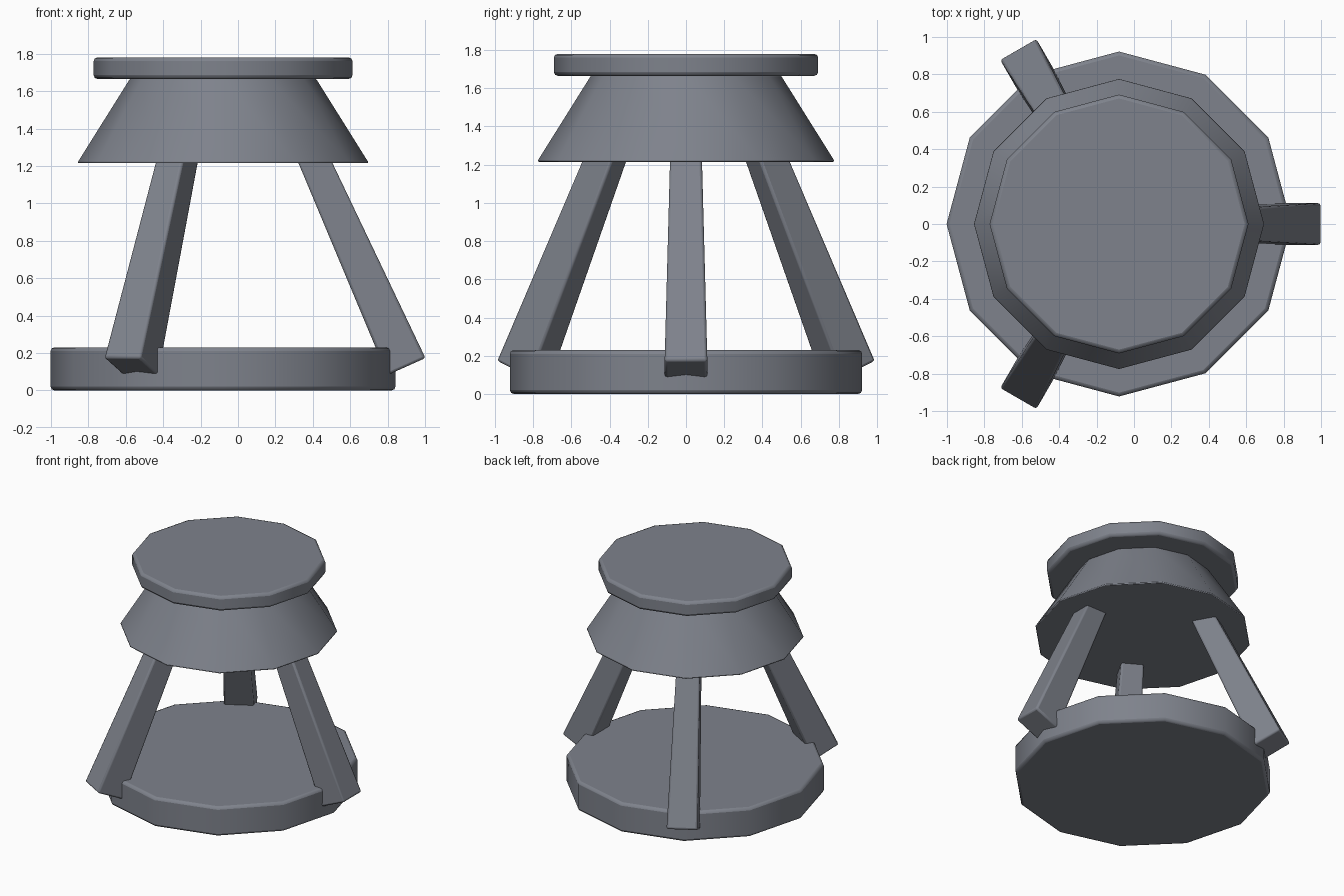
import bpy, math
from mathutils import Vector

if "Cube" in bpy.data.objects:
    bpy.data.objects.remove(bpy.data.objects["Cube"])

CX = -0.08  # axis of the round parts

# Dark slate colour shared by all parts
slate = bpy.data.materials.new("dark_slate")
slate.diffuse_color = (0.21, 0.225, 0.262, 1)
slate.use_nodes = True
slate.node_tree.nodes["Principled BSDF"].inputs["Base Color"].default_value = slate.diffuse_color


def finish(ob, name, width):
    ob.name = name
    ob.data.materials.append(slate)
    b = ob.modifiers.new("Bevel", 'BEVEL')
    b.width, b.segments = width, 2
    b.limit_method, b.angle_limit = 'ANGLE', math.radians(35)
    bpy.ops.object.shade_smooth_by_angle(angle=math.radians(35))


def round_part(name, r_low, r_high, z0, z1, bevel):
    bpy.ops.mesh.primitive_cone_add(vertices=12, radius1=r_low, radius2=r_high,
                                    depth=z1 - z0, location=(CX, 0, (z0 + z1) / 2))
    finish(bpy.context.object, name, bevel)


# Base plate, flared collar and top plate
round_part("base_plate", 0.922, 0.922, 0.0, 0.23, 0.02)
round_part("flared_collar", 0.78, 0.495, 1.215, 1.67, 0.01)
round_part("top_plate", 0.692, 0.692, 1.665, 1.78, 0.02)


# Tapered square legs leaning inwards, tops hidden inside the collar
def leg(i):
    a = math.radians(120 * i)
    radial, side = Vector((math.cos(a), math.sin(a), 0)), Vector((-math.sin(a), math.cos(a), 0))
    up = Vector((0, 0, 1))
    tilt = math.radians(24.1)
    axis = up * math.cos(tilt) - radial * math.sin(tilt)
    out = radial * math.cos(tilt) + up * math.sin(tilt)
    foot = Vector((CX, 0, 0.127)) + radial * 0.98
    verts = []
    for dist, h in ((0, 0.112), (1.4, 0.078)):
        for u, v in ((-1, -1), (1, -1), (1, 1), (-1, 1)):
            verts.append(foot + axis * dist + out * u * h + side * v * h)
    faces = [(3, 2, 1, 0), (4, 5, 6, 7)] + [(k, (k + 1) % 4, (k + 1) % 4 + 4, k + 4) for k in range(4)]
    me = bpy.data.meshes.new("leg")
    me.from_pydata(verts, [], faces)
    ob = bpy.data.objects.new("leg", me)
    bpy.context.collection.objects.link(ob)
    bpy.ops.object.select_all(action='DESELECT')
    bpy.context.view_layer.objects.active = ob
    ob.select_set(True)
    finish(ob, f"leg_{i + 1}", 0.014)


for i in range(3):
    leg(i)
